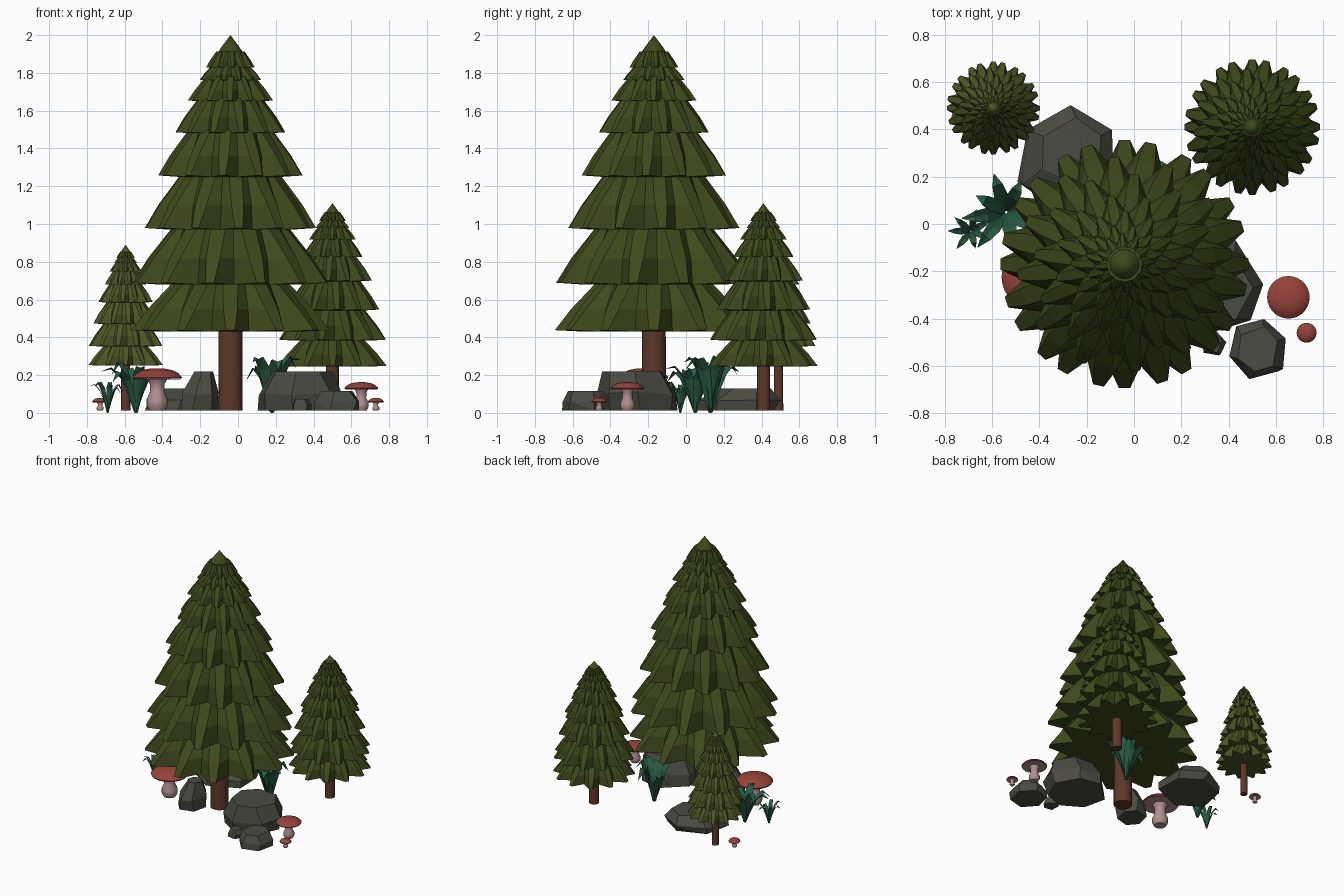
import bpy, bmesh, math, random
from math import sin, cos, pi, tau

if "Cube" in bpy.data.objects:
    bpy.data.objects.remove(bpy.data.objects["Cube"])

random.seed(4)


def mat(name, r, g, b):
    m = bpy.data.materials.new(name)
    m.diffuse_color = (r, g, b, 1)
    m.use_nodes = True
    m.node_tree.nodes["Principled BSDF"].inputs["Base Color"].default_value = m.diffuse_color
    return m


PINE = mat("pine_green", .05, .066, .011)
PINE_LIGHT = mat("young_pine_green", .075, .09, .018)
BARK = mat("bark", .11, .04, .022)
STONE = mat("stone", .07, .07, .057)
RED = mat("cap_red", .30, .055, .042)
STEM = mat("stem_pink", .45, .28, .29)
LEAF = mat("leaf_green", .022, .11, .058)


def finish(name, bm, material, smooth=False):
    bmesh.ops.recalc_face_normals(bm, faces=bm.faces)
    me = bpy.data.meshes.new(name)
    bm.to_mesh(me)
    bm.free()
    me.materials.append(material)
    ob = bpy.data.objects.new(name, me)
    bpy.context.collection.objects.link(ob)
    if smooth:
        bpy.context.view_layer.objects.active = ob
        bpy.ops.object.select_all(action='DESELECT')
        ob.select_set(True)
        bpy.ops.object.shade_smooth_by_angle(angle=math.radians(40))
    return ob


def lathe(name, profile, x, y, material, n=20):
    """Closed solid of revolution from (radius, z) pairs."""
    bm = bmesh.new()
    rings = []
    for r, z in profile:
        if r == 0:
            rings.append([bm.verts.new((x, y, z))] * n)
        else:
            rings.append([bm.verts.new((x + r * cos(tau * i / n), y + r * sin(tau * i / n), z))
                          for i in range(n)])
    for a, b in zip(rings, rings[1:]):
        for i in range(n):
            j = (i + 1) % n
            bm.faces.new(dict.fromkeys((a[i], a[j], b[j], b[i])))
    for ring in (rings[0], rings[-1]):
        if ring[0] is not ring[1]:
            bm.faces.new(ring)
    return finish(name, bm, material, True)


# Tiers: bottom and top height as fraction of the crown, tip radius fraction
TIERS = [(0, .168, 1), (.159, .355, 1), (.344, .53, .865), (.522, .68, .73),
         (.669, .787, .56), (.777, .86, .43), (.847, .90, .315), (.89, .945, .245)]


def tree(name, x, y, crown, top, radius, trunk_r, leaf_mat):
    n, h = 12, top - crown
    lathe(name + "_trunk", [(trunk_r, .013), (trunk_r * .95, crown + h * .1)], x, y, BARK, 16)
    bm = bmesh.new()
    for t, (lo, hi, rf) in enumerate(TIERS):
        z0, z1, R = crown + lo * h, crown + hi * h, radius * rf
        # (height fraction, ridge radius, valley radius, ridge half angle)
        rows = [(0.03, 1.0, .72, .045), (.45, .84, .69, .085), (1, .58, .55, .13)]
        rings = []
        for k, (f, ridge, valley, half) in enumerate(rows):
            ring = []
            for i in range(n):
                a = tau * (i + .5 * (t % 2)) / n + .05 * t
                vz = z0 if k == 0 else z0 + (z1 - z0) * f
                for ang, r, z in ((a - half, ridge, z0 + (z1 - z0) * f),
                                  (a + half, ridge, z0 + (z1 - z0) * f),
                                  (a + pi / n, valley, vz)):
                    ring.append(bm.verts.new((x + R * r * cos(ang), y + R * r * sin(ang), z)))
            rings.append(ring)
        m = 3 * n
        for a, b in zip(rings, rings[1:]):
            for i in range(m):
                j = (i + 1) % m
                bm.faces.new((a[i], a[j], b[j], b[i]))
        bm.faces.new(rings[-1])
        # underside: disc plus one flap under each spike
        low = rings[0]
        bm.faces.new(low[2::3])
        for i in range(n):
            bm.faces.new((low[3 * i - 1], low[3 * i], low[3 * i + 1], low[3 * i + 2]))
    finish(name + "_crown", bm, leaf_mat)
    lathe(name + "_tip", [(radius * .15, crown + h * .91), (radius * .17, crown + h * .918),
                          (radius * .09, crown + h * .96), (0, top)], x, y, leaf_mat, 16)


tree("tall_pine", -.04, -.17, .43, 2.0, .525, .065, PINE)
tree("middle_pine", .5, .41, .245, 1.11, .287, .036, PINE)
tree("young_pine", -.595, .49, .25, .89, .197, .025, PINE_LIGHT)


def rock(name, x, y, rx, ry, h, top, n, turn, lean=(0, 0)):
    """Faceted boulder: hull of jittered rings."""
    bm = bmesh.new()
    for f, s in ((0, .97), (.45, .98), (1, top)):
        for i in range(n):
            a = turn + tau * (i + random.uniform(-.12, .12)) / n
            q = s * random.uniform(.95, 1.04)
            z = .013 + h * f * (random.uniform(.85, 1.1) if f == .45 else 1)
            bm.verts.new((x + lean[0] * f + rx * q * cos(a), y + lean[1] * f + ry * q * sin(a), z))
    bmesh.ops.convex_hull(bm, input=bm.verts)
    bmesh.ops.delete(bm, geom=[v for v in bm.verts if not v.link_faces], context='VERTS')
    bmesh.ops.dissolve_limit(bm, angle_limit=.2, verts=bm.verts, edges=bm.edges)
    finish(name, bm, STONE)


rock("large_boulder", .315, -.25, .22, .22, .205, .74, 7, .1, (.02, -.03))
rock("front_rock", .525, -.53, .13, .135, .103, .72, 6, .3)
rock("pebble", .335, -.505, .055, .06, .06, .7, 5, .2)
rock("back_slab", -.285, .26, .225, .22, .115, .62, 6, .45, (.02, .05))
rock("upright_rock", -.205, -.27, .10, .12, .205, .5, 6, .2, (.025, 0))


def mushroom(name, x, y, cap_r, z_cap, z_top, stem_r):
    """Bulbous stem with a shallow domed cap."""
    zb = .013
    d = z_cap - zb
    lathe(name + "_stem", [(stem_r * .75, zb), (stem_r, zb + d * .15), (stem_r, zb + d * .35),
                           (stem_r * .68, zb + d * .6), (stem_r * .7, zb + d * .85),
                           (stem_r * 1.0, z_cap + .004)], x, y, STEM)
    lathe(name + "_gills", [(0, z_cap + .002), (cap_r * .96, z_cap), (0, z_cap + .006)], x, y, STEM)
    e = z_top - z_cap
    lathe(name + "_cap", [(0, z_cap + e * .1), (cap_r * .97, z_cap + e * .05), (cap_r, z_cap + e * .18),
                          (cap_r * .85, z_cap + e * .55), (cap_r * .6, z_cap + e * .83),
                          (cap_r * .3, z_cap + e * .97), (0, z_top)], x, y, RED, 28)


mushroom("large_mushroom", -.428, -.225, .132, .178, .236, .056)
mushroom("right_mushroom", .653, -.31, .09, .125, .163, .038)
mushroom("small_right_mushroom", .73, -.46, .042, .055, .08, .018)
mushroom("small_left_mushroom", -.73, .45, .042, .055, .08, .018)


def plant(name, x, y, reach, height, width, n, turn):
    """Tuft of creased, arching leaves."""
    bm = bmesh.new()
    for i in range(n):
        a = turn + tau * i / n + random.uniform(-.15, .15)
        s = random.uniform(.75, 1.05)
        hk = height * random.uniform(.75, 1.0)
        droop = random.uniform(.72, 1)
        prev = None
        for r, z, w in ((.03, 0, .3), (.2, .4, .75), (.42, .78, 1), (.7, 1, .75), (1, droop, .04)):
            cx, cy = x + reach * s * r * cos(a), y + reach * s * r * sin(a)
            hw = width * w / 2
            row = [bm.verts.new((cx - k * hw * sin(a), cy + k * hw * cos(a),
                                 z * hk + abs(k) * hw * .4)) for k in (-1, 0, 1)]
            if prev:
                for k in (0, 1):
                    bm.faces.new((prev[k], prev[k + 1], row[k + 1], row[k]))
            prev = row
    finish(name, bm, LEAF)


plant("left_plant", -.54, .05, .19, .27, .06, 8, .2)
plant("small_left_plant", -.69, -.03, .095, .17, .03, 7, .5)
plant("back_plant", .18, .13, .17, .30, .08, 7, .35)
